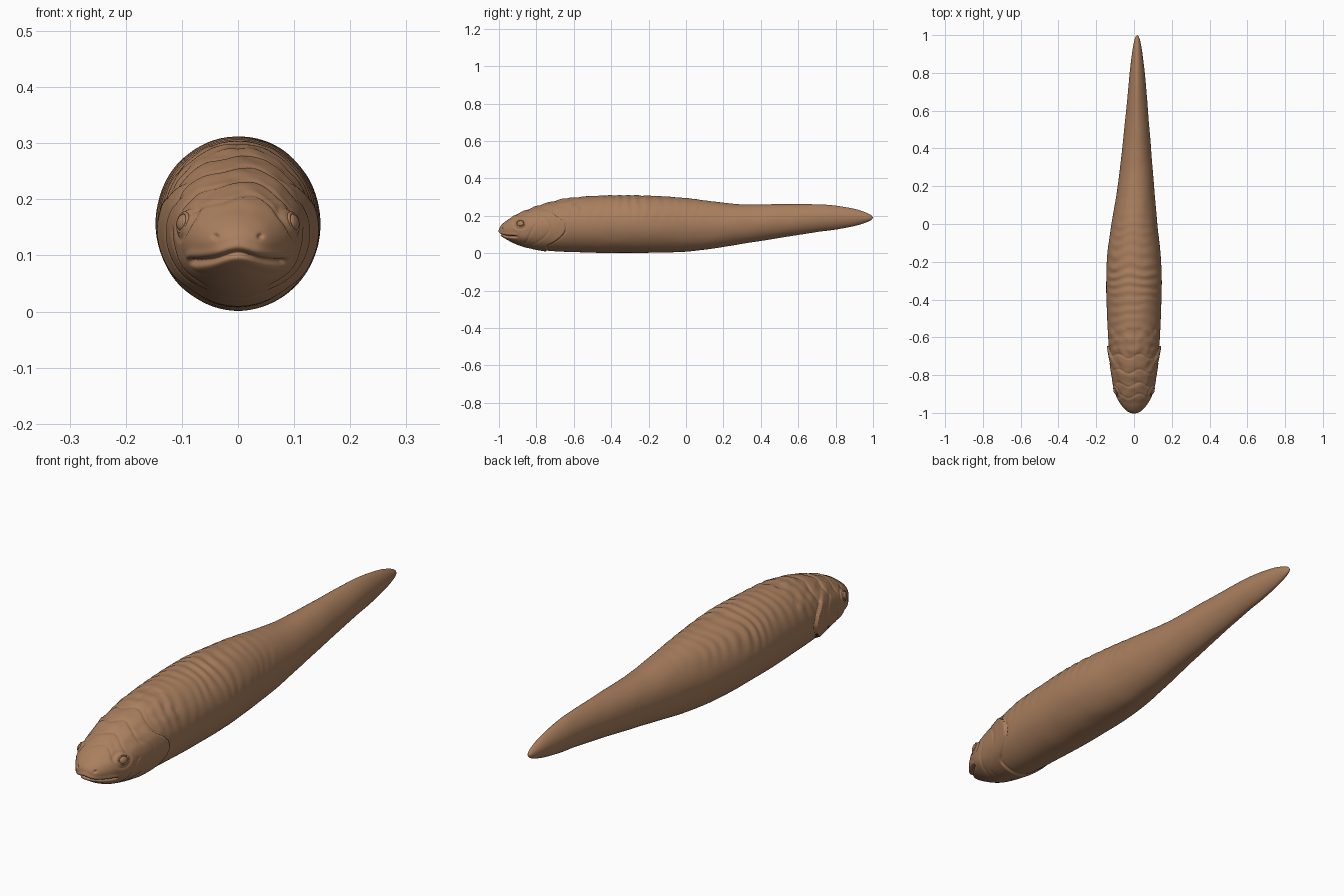
import bpy, bmesh, math
from mathutils import Vector, noise

if "Cube" in bpy.data.objects:
    bpy.data.objects.remove(bpy.data.objects["Cube"])

skin = bpy.data.materials.new("brown_skin")
skin.diffuse_color = (0.40, 0.212, 0.112, 1)
skin.use_nodes = True
skin.node_tree.nodes["Principled BSDF"].inputs["Base Color"].default_value = skin.diffuse_color

# Body stations: y, half width, top z, bottom z, centre x
ST = [(-1.0, 0.0, .122, .122, 0), (-.996, .022, .138, .106, 0), (-.985, .044, .152, .091, 0),
      (-.96, .066, .173, .074, 0), (-.92, .089, .199, .053, 0), (-.87, .105, .224, .035, 0),
      (-.80, .119, .252, .020, 0), (-.70, .130, .281, .010, 0), (-.60, .137, .300, .006, 0),
      (-.45, .144, .309, .002, 0), (-.30, .147, .311, .002, 0), (-.15, .140, .306, .003, 0),
      (0.0, .121, .295, .008, .002), (.15, .102, .276, .026, .008), (.30, .086, .261, .050, .012),
      (.50, .067, .262, .081, .015), (.70, .049, .261, .113, .017), (.80, .040, .254, .126, .017),
      (.90, .028, .237, .145, .017), (.96, .018, .218, .163, .017), (.99, .009, .203, .177, .017),
      (1.0, 0.0, .190, .190, .017)]
SEG = 128


def station(k, f):
    """Smooth interpolation between station k and k+1."""
    n = len(ST) - 1
    p = [ST[max(0, min(n, i))] for i in (k - 1, k, k + 1, k + 2)]
    y, w, top, bot, cx = (
        .5 * (2 * b + (c - a) * f + (2 * a - 5 * b + 4 * c - d) * f * f
              + (3 * b - a - 3 * c + d) * f ** 3) for a, b, c, d in zip(*p))
    return y, max(w, .0004), top, bot, cx


def bump(v, s):
    return math.exp(-(v / s) ** 2)


def step(a, b, v):
    t = max(0, min(1, (v - a) / (b - a)))
    return t * t * (3 - 2 * t)


def mouth_z(x):
    """Height of the mouth line: arched in the middle, drooping at the corners."""
    ax = abs(x)
    return .089 + .015 * bump(x, .036) - .012 * step(.082, .10, ax)


def relief(x, y, z, a):
    """Outward offset of the skin: gill cover, eye rims, wrinkles."""
    d = 0
    if y < -.55:
        # gill cover edge, running on across the throat
        q = (z - .135) / .085
        edge = -.645 - .085 * min(q * q, 1.2)
        amp = (1 - step(.19, .235, z)) * (.5 + .5 * step(.03, .08, z))
        if y < edge:
            d += .0115 * amp * math.exp((y - edge) / .07)
        d -= .003 * amp * bump(y - edge - .004, .006)
        d -= .0025 * amp * bump(y - edge + .085, .007)
        # eye socket and brow
        r = math.hypot((y + .885) / .029, (z - .157) / .024)
        d += .006 * bump(r, 1.5) - .004 * bump(r - 1.15, .2)
        # folds over the cheek and jaw corner
        if z < .15:
            d -= .003 * bump(y + .85 - (z - .07) * .5, .006) * step(.035, .06, z)
        d += .005 * bump(y + .87, .035) * bump(z - .085, .025)
        # crown folds
        up = step(.25, .7, math.sin(a))
        for c in (-.70, -.78, -.85, -.91):
            d -= .003 * up * bump(y - c - .012 * math.sin(x * 55), .006)
        d += .004 * up * noise.noise(Vector((abs(x) * 28, y * 24, z * 28))) * step(-1, -.93, y)
    # transverse back wrinkles, fading to the belly and the tail
    fade = step(-.15, .75, math.sin(a)) * step(-.74, -.62, y) * (1 - step(-.35, .25, y))
    if fade > 0:
        n = noise.noise(Vector((x * 9, y * 6, z * 9)))
        wave = math.sin((y + .12 * x * x * 8) * 2 * math.pi / .052 + 4 * n)
        d += fade * (.0022 * wave * (.6 + n) - .001)
    d += .0012 * noise.noise(Vector((x * 16, y * 10, z * 16))) * step(-.6, -.4, y) * (1 - step(.5, .9, y))
    return d


def skin_point(st, a):
    y, w, top, bot, cx = st
    zc, h = (top + bot) / 2, max((top - bot) / 2, .0004)
    c, s = math.cos(a), math.sin(a)
    # the tail narrows to a ridge along its back and belly
    e = 1 + .3 * step(.1, .7, y)
    x = w * math.copysign(abs(c) ** e, c)
    z = h * s
    nrm = Vector((c / w, 0, s / h)).normalized()
    p = Vector((x, y, zc + z))
    p += nrm * relief(x, y, p.z, a) * min(1, w / .05)
    # mouth groove with lips either side
    if y < -.86:
        m = 1 - step(-.915, -.895, y)
        dz = p.z - mouth_z(x)
        g = m * (.012 * bump(dz, .0045) - .004 * bump(dz - .012, .008) - .002 * bump(dz + .012, .007))
        g += .007 * bump(math.hypot(abs(x) - .040, p.z - .134), .0045)      # nostrils
        p += (Vector((0, -.86, .12)) - p).normalized() * g
    p.x += cx
    return p


def add_object(name, bm):
    bmesh.ops.recalc_face_normals(bm, faces=bm.faces)
    me = bpy.data.meshes.new(name)
    bm.to_mesh(me)
    bm.free()
    me.materials.append(skin)
    me.polygons.foreach_set("use_smooth", [True] * len(me.polygons))
    ob = bpy.data.objects.new(name, me)
    bpy.context.collection.objects.link(ob)
    return ob


# Body with head and tail: one loft through the stations
bm = bmesh.new()
rings = []
for k in range(len(ST) - 1):
    length = ST[k + 1][0] - ST[k][0]
    n = max(8, round(length / (.004 if ST[k][0] < -.6 else .006)))
    for i in range(n):
        st = station(k, i / n)
        rings.append([bm.verts.new(skin_point(st, 2 * math.pi * j / SEG)) for j in range(SEG)])
rings.append([bm.verts.new(skin_point(ST[-1][:1] + (.0004,) + ST[-1][2:], 2 * math.pi * j / SEG))
              for j in range(SEG)])
for r0, r1 in zip(rings, rings[1:]):
    for j in range(SEG):
        bm.faces.new((r0[j], r0[(j + 1) % SEG], r1[(j + 1) % SEG], r1[j]))
bm.faces.new(rings[0])
bm.faces.new(rings[-1])
add_object("body", bm)


# Eyes: ball and lid ring set on the head surface, mirrored
def ring_mesh(bm, R, r, n=32, m=10):
    vs = [[bm.verts.new(((R + r * math.cos(b)) * math.cos(a), (R + r * math.cos(b)) * math.sin(a) * .82,
                         r * math.sin(b))) for b in (2 * math.pi * j / m for j in range(m))]
          for a in (2 * math.pi * i / n for i in range(n))]
    for i in range(n):
        for j in range(m):
            bm.faces.new((vs[i][j], vs[(i + 1) % n][j], vs[(i + 1) % n][(j + 1) % m], vs[i][(j + 1) % m]))


for side, label in ((1, "right"), (-1, "left")):
    st = station(4, .7)
    a = math.asin((.157 - (st[2] + st[3]) / 2) / ((st[2] - st[3]) / 2))
    pos = skin_point(st, a)
    pos.x *= side
    out = Vector((side * .9, -.36, .22)).normalized()
    rot = out.to_track_quat('Z', 'Y')
    bm = bmesh.new()
    bmesh.ops.create_uvsphere(bm, u_segments=32, v_segments=16, radius=.018)
    for v in bm.verts:
        v.co.z *= .5
        v.co.y *= .85
    eye = add_object(label + "_eye", bm)
    bm = bmesh.new()
    ring_mesh(bm, .021, .0035)
    lid = add_object(label + "_eyelid", bm)
    for ob in (eye, lid):
        ob.rotation_mode = 'QUATERNION'
        ob.rotation_quaternion = rot
        ob.location = pos - out * .003
